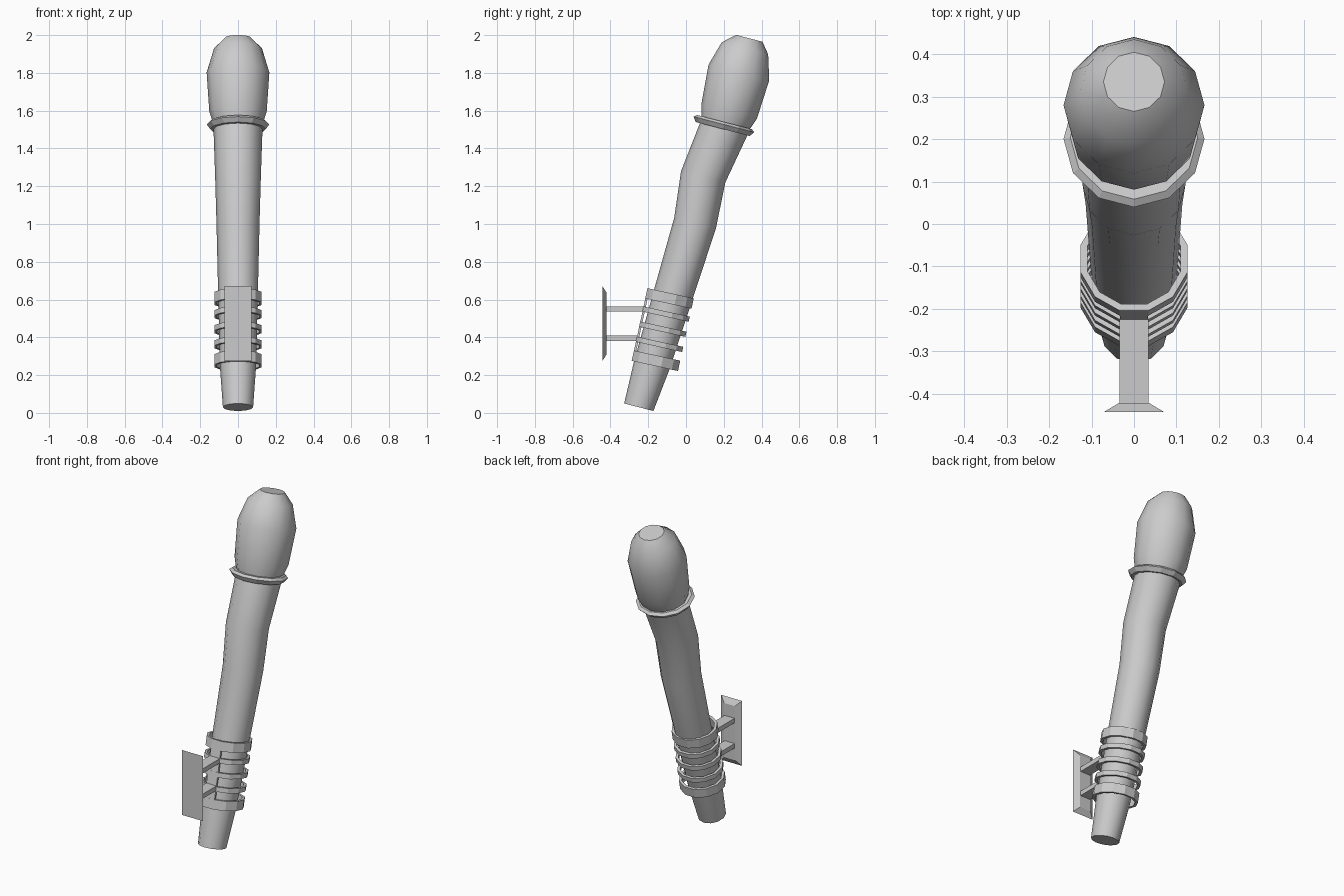
import bpy
import bmesh
from math import sin, cos, pi, radians
from mathutils import Vector

if "Cube" in bpy.data.objects:
    bpy.data.objects.remove(bpy.data.objects["Cube"])

SIDES = 12


def finish(name, bm, smooth=False):
    bmesh.ops.recalc_face_normals(bm, faces=bm.faces)
    mesh = bpy.data.meshes.new(name)
    bm.to_mesh(mesh)
    bm.free()
    ob = bpy.data.objects.new(name, mesh)
    bpy.context.collection.objects.link(ob)
    if smooth:
        bpy.ops.object.select_all(action='DESELECT')
        ob.select_set(True)
        bpy.context.view_layer.objects.active = ob
        bpy.ops.object.shade_smooth_by_angle(angle=radians(35))
    return ob


def loft(name, levels, tilt, turn=0.0, closed=False, smooth=False):
    """Skin tilted polygon rings given as (y, z, radius)."""
    bm = bmesh.new()
    rings = []
    for y, z, r in levels:
        ring = []
        for i in range(SIDES):
            a = 2 * pi * i / SIDES + turn
            ring.append(bm.verts.new((r * cos(a),
                                      y + r * sin(a) * cos(tilt),
                                      z - r * sin(a) * sin(tilt))))
        rings.append(ring)
    pairs = list(zip(rings, rings[1:]))
    if closed:
        pairs.append((rings[-1], rings[0]))
    else:
        bm.faces.new(rings[0])
        bm.faces.new(rings[-1])
    for a, b in pairs:
        for i in range(SIDES):
            j = (i + 1) % SIDES
            bm.faces.new((a[i], a[j], b[j], b[i]))
    return finish(name, bm, smooth)


def along(center, tilt, profile):
    """Turn (distance along axis, radius) pairs into loft levels."""
    y, z = center
    return [(y + t * sin(tilt), z + t * cos(tilt), r) for t, r in profile]


def prism(name, outline, half_width):
    """Extrude a y-z outline across x."""
    bm = bmesh.new()
    sides = [[bm.verts.new((x, y, z)) for y, z in outline]
             for x in (-half_width, half_width)]
    for s in sides:
        bm.faces.new(s)
    n = len(outline)
    for i in range(n):
        j = (i + 1) % n
        bm.faces.new((sides[0][i], sides[0][j], sides[1][j], sides[1][i]))
    return finish(name, bm)


# Torch handle, slightly bent
TILT = radians(14.5)
loft("handle", [(-0.25, 0.03, 0.08), (-0.182, 0.25, 0.096),
                (0.048, 1.005, 0.114), (0.091, 1.25, 0.121),
                (0.203, 1.51, 0.13)], TILT, smooth=True)

# Collar between handle and head
loft("collar", along((0.2, 1.525), TILT,
                     [(-0.023, 0.12), (-0.023, 0.147), (0.002, 0.166),
                      (0.015, 0.15), (0.015, 0.12)]), TILT, closed=True)

# Bulbous torch head
loft("head", [(0.205, 1.52, 0.128), (0.228, 1.595, 0.152),
              (0.28, 1.802, 0.166), (0.312, 1.93, 0.127),
              (0.335, 1.983, 0.072)], TILT, smooth=True)

# Five holder bands, the end ones taller
HOLD = radians(12.4)
OUT, INN = 0.130, 0.114
for k, (z, h) in enumerate([(0.276, 0.028), (0.363, 0.014), (0.443, 0.014),
                            (0.523, 0.014), (0.606, 0.028)]):
    center = (-0.0875 + (z - 0.606) * 0.217, z)
    loft(f"holder_band_{k + 1}",
         along(center, HOLD, [(-h, INN), (-h, OUT), (h, OUT), (h, INN)]),
         HOLD, turn=pi / SIDES, closed=True)

# Strip joining the bands
axis = Vector((sin(HOLD), cos(HOLD)))
outward = Vector((-cos(HOLD), sin(HOLD)))
low, high = Vector((-0.159, 0.276)), Vector((-0.0875, 0.606))
prism("holder_strip", [low + outward * 0.125 - axis * 0.027,
                       low + outward * 0.113 - axis * 0.027,
                       high + outward * 0.113 + axis * 0.027,
                       high + outward * 0.125 + axis * 0.027], 0.0335)

# Two bracket arms
for label, z, end in (("lower", 0.395, -0.252), ("upper", 0.55, -0.218)):
    prism(f"{label}_arm", [(-0.43, z - 0.014), (end, z - 0.014),
                           (end, z + 0.014), (-0.43, z + 0.014)], 0.034)

# Bevelled wall plate
bm = bmesh.new()
quads = []
for y, hx, hz in ((-0.443, 0.071, 0.199), (-0.422, 0.036, 0.166)):
    quads.append([bm.verts.new((sx * hx, y, 0.473 + sz * hz))
                  for sx, sz in ((-1, -1), (1, -1), (1, 1), (-1, 1))])
    bm.faces.new(quads[-1])
for i in range(4):
    j = (i + 1) % 4
    bm.faces.new((quads[0][i], quads[0][j], quads[1][j], quads[1][i]))
finish("wall_plate", bm)
